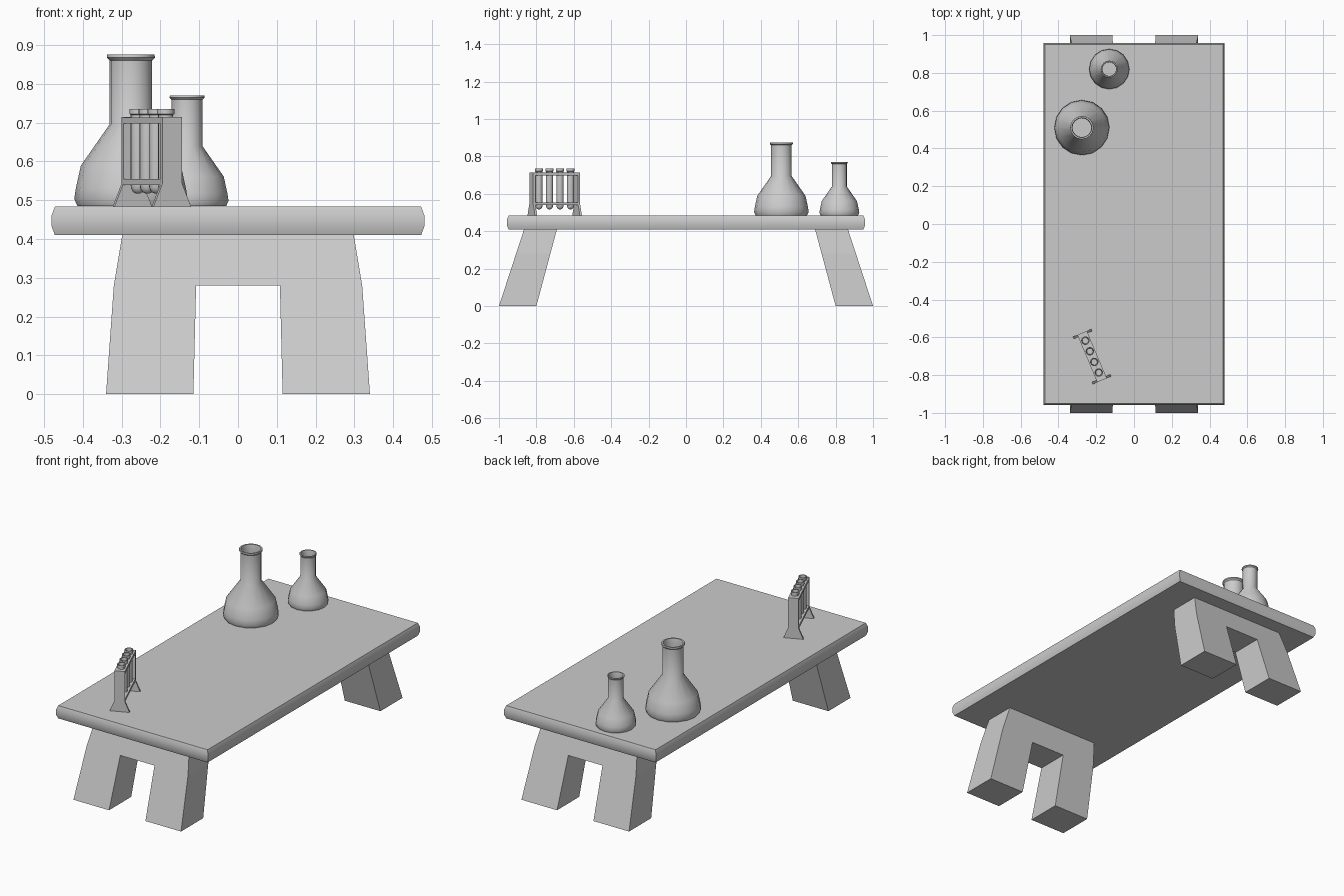
import bpy, bmesh, math
from mathutils import Matrix

if "Cube" in bpy.data.objects:
    bpy.data.objects.remove(bpy.data.objects["Cube"])


def finish(name, bm, mat=None, angle=None):
    """Turn a bmesh into a named object, optionally placed and smoothed."""
    bmesh.ops.recalc_face_normals(bm, faces=bm.faces)
    if mat is not None:
        bm.transform(mat)
    me = bpy.data.meshes.new(name)
    bm.to_mesh(me)
    bm.free()
    ob = bpy.data.objects.new(name, me)
    bpy.context.collection.objects.link(ob)
    if angle:
        bpy.ops.object.select_all(action='DESELECT')
        ob.select_set(True)
        bpy.context.view_layer.objects.active = ob
        bpy.ops.object.shade_smooth_by_angle(angle=math.radians(angle))
    return ob


def loft(rings):
    """Skin a list of equal-sized closed rings and cap both ends."""
    bm = bmesh.new()
    vs = [[bm.verts.new(p) for p in ring] for ring in rings]
    for a, b in zip(vs, vs[1:]):
        for i in range(len(a)):
            j = (i + 1) % len(a)
            bm.faces.new((a[i], a[j], b[j], b[i]))
    bm.faces.new(vs[0])
    bm.faces.new(vs[-1])
    return bm


def lathe(profile, sides):
    """Revolve (radius, z) points about z."""
    turn = [2 * math.pi * i / sides for i in range(sides)]
    return loft([[(r * math.cos(t), r * math.sin(t), z) for t in turn]
                 for r, z in profile])


def rect(x, y, z):
    return [(-x, -y, z), (x, -y, z), (x, y, z), (-x, y, z)]


# Table top with rounded edge
finish("table_top", loft([rect(.48 - i, .957 - i, z) for i, z in
                          ((.008, .41), (0, .432), (0, .461), (.008, .483))]), angle=35)

# Splayed arch legs, one at each end
half = [(.115, 0), (.34, 0), (.32, .28), (.298, .412)]
outline = [(.108, .28)] + half
outline += [(-x, z) for x, z in reversed(outline)]
for name, s in (("front_leg", 1), ("back_leg", -1)):
    outer = [(x, s * (-1 + .327 * z), z) for x, z in outline]
    inner = [(x, s * (-.8 + .268 * z), z) for x, z in outline]
    finish(name, loft([outer, inner]))

# Hollow flasks: outside up to the lip, then down the inside
flask = [(.138, 0), (.146, .018), (.142, .045), (.129, .104), (.055, .21), (.055, .375),
         (.062, .382), (.061, .39), (.053, .39), (.05, .375), (.05, .211),
         (.124, .102), (.138, .02), (.134, .006)]
for name, x, y, k in (("large_flask", -.276, .51, 1), ("small_flask", -.131, .82, .73)):
    mat = Matrix.Translation((x, y, .485)) @ Matrix.Scale(k, 4)
    finish(name, lathe(flask, 16), mat, 40)

# Test tube rack, turned on the table
place = Matrix.Translation((-.222, -.702, 0)) @ Matrix.Rotation(math.radians(22.8), 4, 'Z')

# End plates with flared feet
plate = [(.0525, .483), (.0275, .543), (.0275, .714)]
plate += [(-x, z) for x, z in reversed(plate)]
for name, y in (("rack_front_plate", -.13), ("rack_back_plate", .13)):
    finish(name, loft([[(x, y + d, z) for x, z in plate] for d in (-.006, .006)]), place)

# Shelves
for name, z in (("rack_lower_shelf", .539), ("rack_upper_shelf", .698)):
    finish(name, loft([rect(.0275, .128, z), rect(.0275, .128, z + .015)]), place)

# Round-bottomed open tubes
tube = [(.005, .517), (.013, .521), (.018, .53), (.0195, .541), (.0195, .72), (.0225, .722),
        (.0225, .735), (.018, .735), (.016, .72), (.016, .545), (.005, .523)]
for i in range(4):
    mat = place @ Matrix.Translation((0, (i - 1.5) * .061, 0))
    finish(f"test_tube_{i + 1}", lathe(tube, 14), mat, 40)
